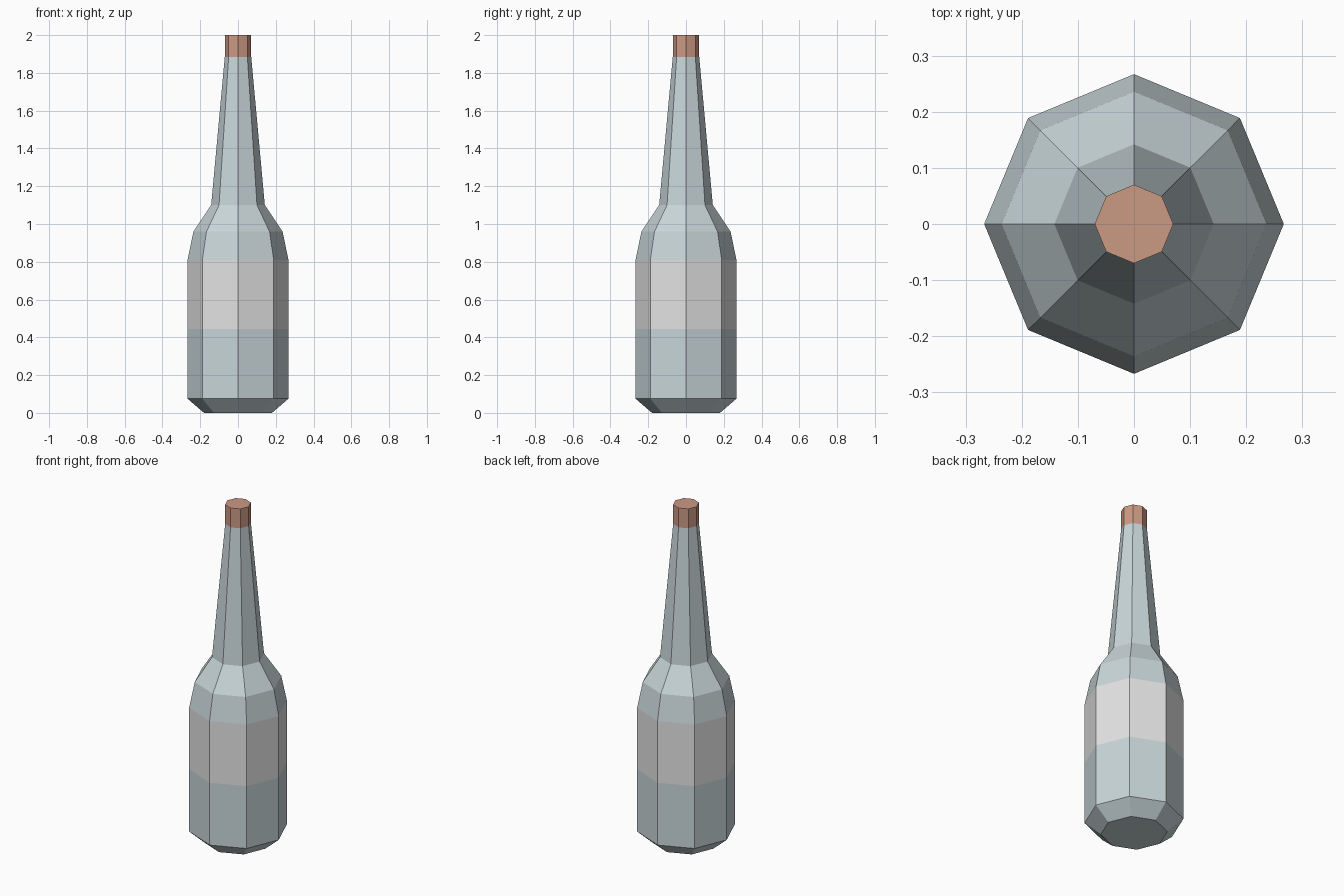
import bpy, bmesh, math

SIDES = 8

cube = bpy.data.objects.get("Cube")
if cube:
    bpy.data.objects.remove(cube, do_unlink=True)


def material(name, color):
    mat = bpy.data.materials.new(name)
    mat.use_nodes = True
    mat.diffuse_color = (*color, 1)
    mat.node_tree.nodes["Principled BSDF"].inputs["Base Color"].default_value = (*color, 1)
    return mat


def lathe(name, profile, mats, bottom=False, top=False, band=None):
    """Turn (radius, height) points into a faceted solid; band is the height range of the second material."""
    bm = bmesh.new()
    rings = []
    for r, z in profile:
        angles = [math.tau * i / SIDES for i in range(SIDES)]
        rings.append([bm.verts.new((r * math.cos(a), r * math.sin(a), z)) for a in angles])
    for low, high in zip(rings, rings[1:]):
        for i in range(SIDES):
            j = (i + 1) % SIDES
            bm.faces.new((low[i], low[j], high[j], high[i]))
    if bottom:
        bm.faces.new(rings[0][::-1])
    if top:
        bm.faces.new(rings[-1])
    if band:
        for f in bm.faces:
            if band[0] < f.calc_center_median().z < band[1]:
                f.material_index = 1
    mesh = bpy.data.meshes.new(name)
    bm.to_mesh(mesh)
    bm.free()
    for mat in mats:
        mesh.materials.append(mat)
    obj = bpy.data.objects.new(name, mesh)
    bpy.context.collection.objects.link(obj)
    return obj


glass = material("pale_glass", (0.58, 0.67, 0.69))
paper = material("label_grey", (0.77, 0.77, 0.77))
copper = material("cap_copper", (0.60, 0.32, 0.23))

# Bottle: chamfered base, straight body with label band, shoulder and long neck
lathe("bottle",
      [(0.18, 0), (0.267, 0.075), (0.267, 0.445), (0.267, 0.81),
       (0.236, 0.96), (0.142, 1.1), (0.07, 1.885)],
      [glass, paper], bottom=True, band=(0.445, 0.81))

# Cap
lathe("cap", [(0.07, 1.885), (0.07, 2.0)], [copper], top=True)
